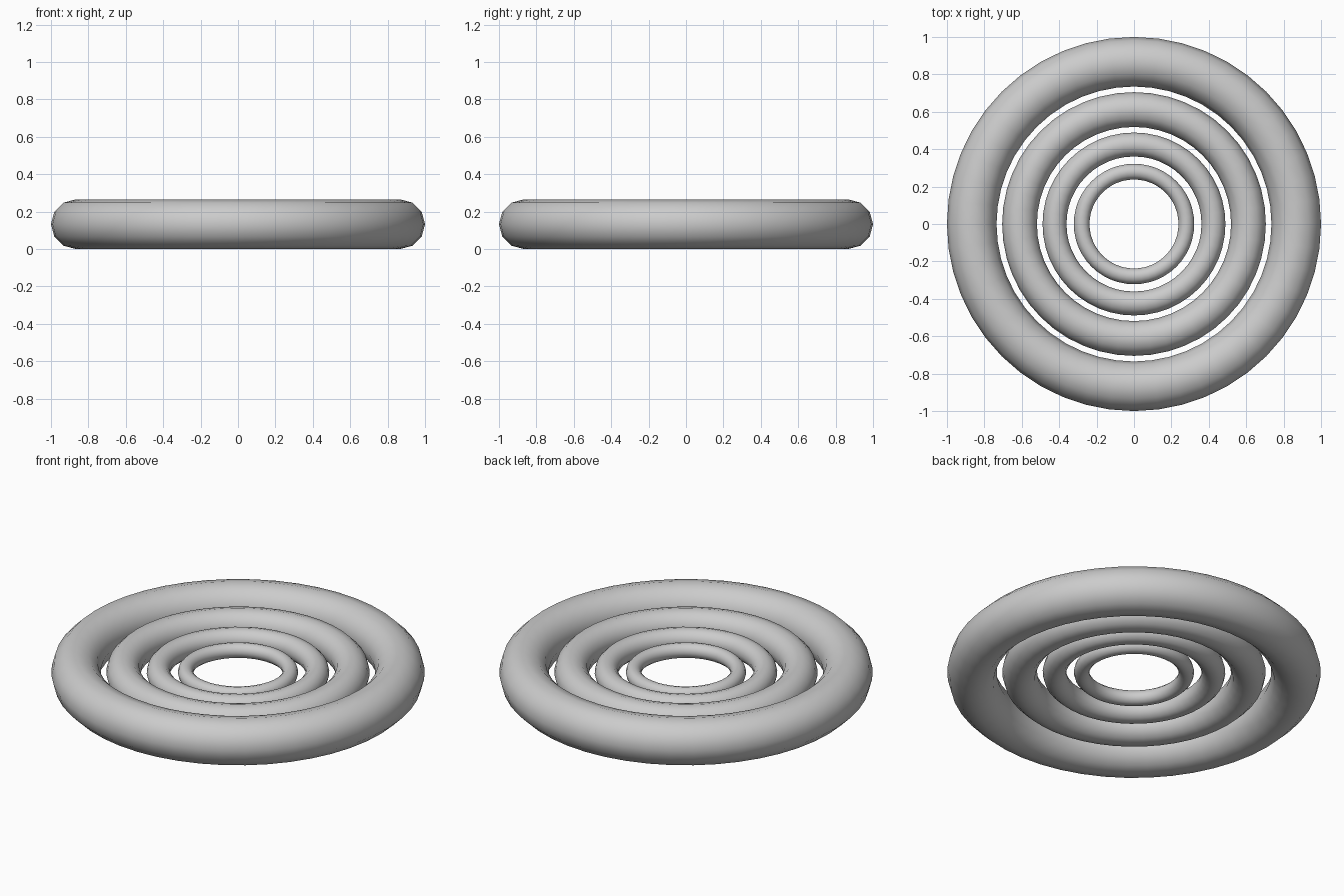
import bpy

if "Cube" in bpy.data.objects:
    bpy.data.objects.remove(bpy.data.objects["Cube"])

# Concentric rings sharing one centre height: (name, outer radius, inner radius)
RINGS = [
    ("outer_ring", 1.0, 0.735),
    ("second_ring", 0.705, 0.519),
    ("third_ring", 0.489, 0.361),
    ("inner_ring", 0.322, 0.238),
]
CENTRE_Z = (RINGS[0][1] - RINGS[0][2]) / 2


def add_ring(name, outer, inner):
    bpy.ops.mesh.primitive_torus_add(
        major_segments=48, minor_segments=12,
        major_radius=(outer + inner) / 2,
        minor_radius=(outer - inner) / 2,
        location=(0, 0, CENTRE_Z))
    ring = bpy.context.object
    ring.name = name
    bpy.ops.object.shade_smooth()


for spec in RINGS:
    add_ring(*spec)
